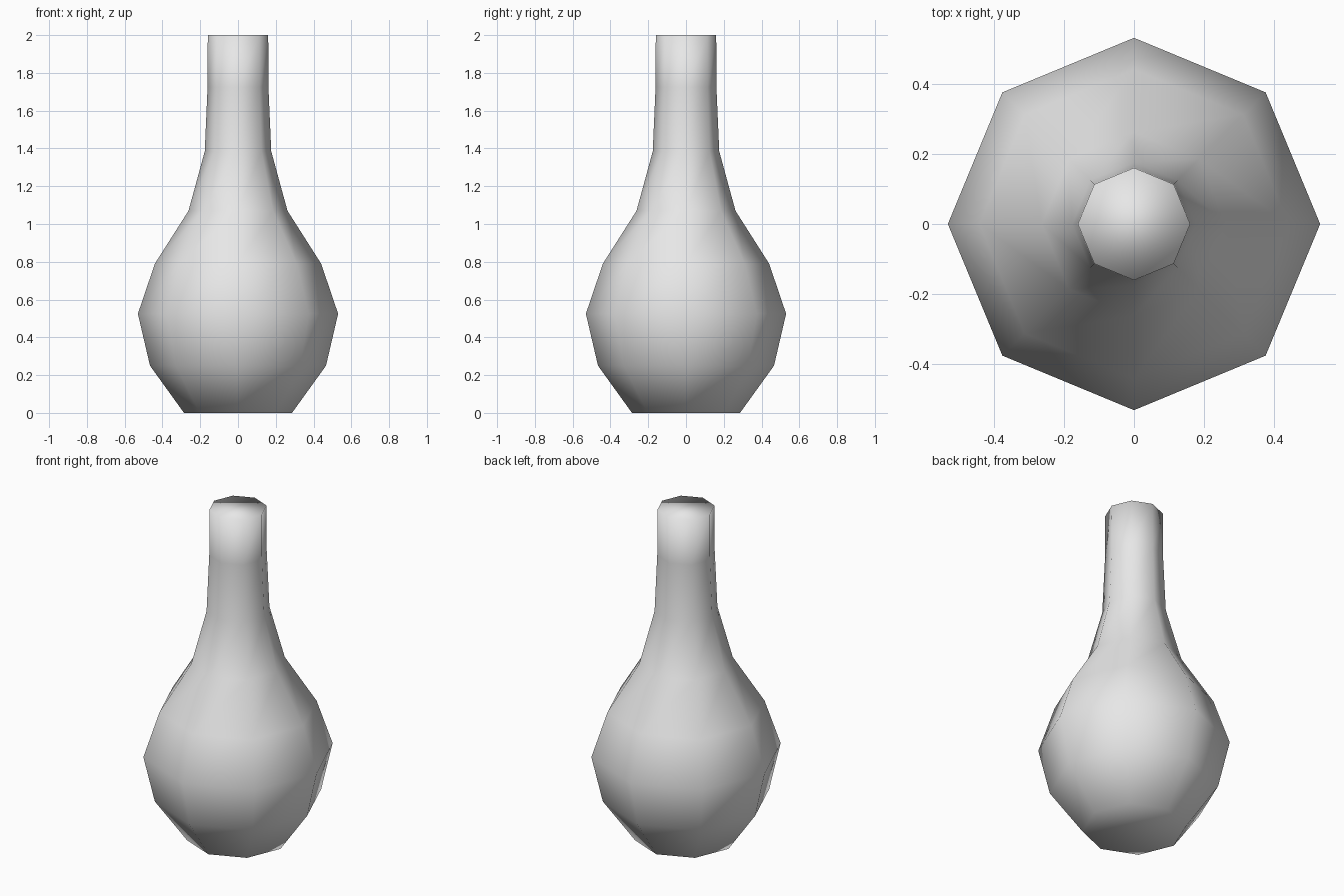
import bpy
import bmesh
from math import cos, sin, tau

cube = bpy.data.objects.get("Cube")
if cube:
    bpy.data.objects.remove(cube, do_unlink=True)

SIDES = 8
# Radius and height of each ring, from base to mouth
PROFILE = [(0.286, 0), (0.466, 0.25), (0.53, 0.525), (0.44, 0.79),
           (0.262, 1.07), (0.176, 1.385), (0.161, 1.725), (0.16, 2)]

# Plain grey surface
grey = bpy.data.materials.new("light_grey")
grey.use_nodes = True
colour = (0.8, 0.8, 0.8, 1)
grey.diffuse_color = colour
bsdf = next(n for n in grey.node_tree.nodes if n.type == 'BSDF_PRINCIPLED')
bsdf.inputs["Base Color"].default_value = colour

# Bottle body: eight-sided rings joined by quads, closed at both ends
bm = bmesh.new()
rings = [[bm.verts.new((r * cos(tau * i / SIDES), r * sin(tau * i / SIDES), z))
          for i in range(SIDES)] for r, z in PROFILE]
for low, high in zip(rings, rings[1:]):
    for i in range(SIDES):
        j = (i + 1) % SIDES
        bm.faces.new((low[i], low[j], high[j], high[i]))
bm.faces.new(rings[0][::-1])
bm.faces.new(rings[-1])
for face in bm.faces:
    face.smooth = True

mesh = bpy.data.meshes.new("bottle")
bm.to_mesh(mesh)
bm.free()
mesh.materials.append(grey)
bottle = bpy.data.objects.new("bottle", mesh)
bpy.context.collection.objects.link(bottle)
